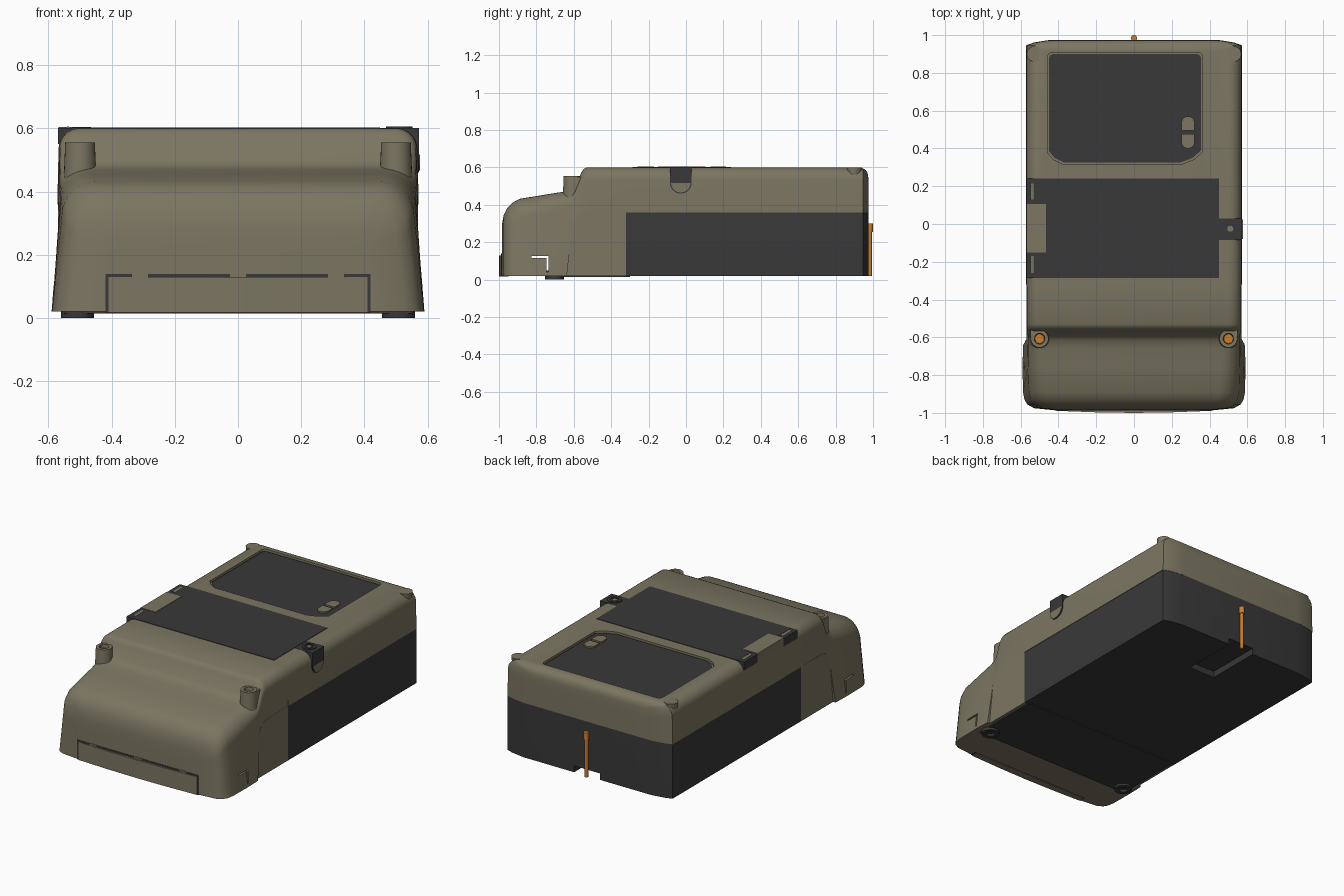
import bpy, bmesh, math
from mathutils import Vector

cube = bpy.data.objects.get("Cube")
if cube:
    bpy.data.objects.remove(cube, do_unlink=True)


def material(name, rgb):
    m = bpy.data.materials.new(name)
    m.use_nodes = True
    m.diffuse_color = (*rgb, 1)
    m.node_tree.nodes["Principled BSDF"].inputs["Base Color"].default_value = (*rgb, 1)
    return m


OLIVE = material("olive_plastic", (0.2, 0.18, 0.12))
DARK = material("charcoal_plastic", (0.04, 0.04, 0.041))
ORANGE = material("orange_metal", (0.58, 0.21, 0.03))


def finish(name, bm, mat):
    bmesh.ops.recalc_face_normals(bm, faces=bm.faces)
    mesh = bpy.data.meshes.new(name)
    bm.to_mesh(mesh)
    bm.free()
    mesh.materials.append(mat)
    ob = bpy.data.objects.new(name, mesh)
    bpy.context.collection.objects.link(ob)
    smooth(ob)
    return ob


def smooth(ob):
    ob.data.shade_smooth()
    ob.data.set_sharp_from_angle(angle=math.radians(32))


def prism(name, pts, lo, hi, axis, mat):
    """Extrude a 2D outline along an axis: outline is (y,z) for x, (x,z) for y, (x,y) for z."""
    bm = bmesh.new()
    place = {"x": lambda p, h: (h, *p), "y": lambda p, h: (p[0], h, p[1]), "z": lambda p, h: (*p, h)}[axis]
    face = bm.faces.new([bm.verts.new(place(p, lo)) for p in pts])
    side = bmesh.ops.extrude_face_region(bm, geom=[face])["geom"]
    move = Vector(place((0, 0), hi - lo))
    bmesh.ops.translate(bm, verts=[v for v in side if isinstance(v, bmesh.types.BMVert)], vec=move)
    return finish(name, bm, mat)


def box(name, x, y, z, mat):
    return prism(name, [(x[0], y[0]), (x[1], y[0]), (x[1], y[1]), (x[0], y[1])], z[0], z[1], "z", mat)


def circle(cx, cy, r, n=24, start=0, sweep=2 * math.pi):
    steps = n if sweep > 6 else n - 1
    return [(cx + r * math.cos(start + sweep * i / steps), cy + r * math.sin(start + sweep * i / steps)) for i in range(n)]


def disc(name, x, y, r, z, mat):
    return prism(name, circle(x, y, r), z[0], z[1], "z", mat)


def tube(name, x, y, profile, mat, n=28):
    """Spin a closed (radius, z) profile about a vertical axis."""
    bm = bmesh.new()
    rings = [[bm.verts.new((x + r * math.cos(2 * math.pi * i / n), y + r * math.sin(2 * math.pi * i / n), z))
              for i in range(n)] for r, z in profile]
    for a, b in zip(rings, rings[1:] + rings[:1]):
        for i in range(n):
            bm.faces.new((a[i], a[i - 1], b[i - 1], b[i]))
    return finish(name, bm, mat)


def loft(name, sections, bottom, mat):
    """Skin round-shouldered cross-sections (y, half_width, top, inset, radius) along y."""
    bm = bmesh.new()
    rings = []
    for y, w, top, inset, r in sections:
        arc = circle(w - inset - r, top - r, r, 9, 0, math.pi / 2)
        half = [(w, bottom)] + arc
        ring = half + [(-x, z) for x, z in reversed(half)]
        rings.append([bm.verts.new((x, y, z)) for x, z in ring])
    for a, b in zip(rings, rings[1:]):
        for i in range(len(a)):
            bm.faces.new((a[i - 1], a[i], b[i], b[i - 1]))
    bm.faces.new(rings[0])
    bm.faces.new(rings[-1])
    return finish(name, bm, mat)


def cut(ob, cutter):
    mod = ob.modifiers.new("cut", "BOOLEAN")
    mod.operation = "DIFFERENCE"
    mod.solver = "EXACT"
    mod.object = cutter
    bpy.context.view_layer.objects.active = ob
    bpy.ops.object.modifier_apply(modifier=mod.name)
    bpy.data.objects.remove(cutter, do_unlink=True)
    smooth(ob)


# Dark base with a recess under its back edge
base = loft("base", [(-0.32, 0.57, 0.36, 0, 0.002), (0.945, 0.57, 0.36, 0, 0.002),
                     (0.96, 0.53, 0.36, 0, 0.002), (0.975, 0.44, 0.36, 0, 0.002)], 0.02, DARK)
cut(base, box("recess_cutter", (-0.09, 0.09), (0.62, 1.1), (-0.1, 0.06), DARK))
box("bottom_plate", (-0.55, 0.55), (-0.75, -0.3), (0.014, 0.05), DARK)

# Upper case
case = loft("upper_case", [(-0.32, 0.572, 0.6, 0.004, 0.065), (0.92, 0.572, 0.6, 0.004, 0.065),
                           (0.946, 0.571, 0.595, 0.004, 0.065), (0.961, 0.53, 0.585, 0.004, 0.06),
                           (0.971, 0.47, 0.57, 0.004, 0.06), (0.975, 0.44, 0.545, 0.004, 0.05)], 0.36, OLIVE)


def window(grow):
    l, r, b, t, c = -0.45 - grow, 0.355 + grow, 0.325 - grow, 0.9 + grow, 0.025
    pts = circle(r - c, t - c, c, 5, 0, math.pi / 2) + circle(l + c, t - c, c, 5, math.pi / 2, math.pi / 2)
    c = 0.08
    lower = [(l, b + 0.06), (l + 0.03, b + 0.025), (l + c, b), (r - c - 0.03, b), (r - 0.045, b + 0.025), (r, b + 0.065)]
    return pts + lower


# Display window sunk in the case, with its split button
cut(case, prism("window_cutter", window(0.008), 0.585, 0.7, "z", OLIVE))
prism("display_window", window(0), 0.58, 0.591, "z", DARK)
for name, y, a in (("upper_button", 0.535, 0), ("lower_button", 0.435, math.pi)):
    edge = 0.494 if a == 0 else 0.476
    pts = circle(0.286, y, 0.035, 14, a, math.pi) + [(0.286 - math.cos(a) * 0.035, edge), (0.286 + math.cos(a) * 0.035, edge)]
    prism(name, pts, 0.585, 0.6, "z", OLIVE)

# Front cover, with side slots and a cut-away where the middle body shows
cover = loft("front_cover", [
    (-0.985, 0.43, 0.29, 0.02, 0.08), (-0.975, 0.53, 0.345, 0.025, 0.1), (-0.955, 0.565, 0.385, 0.028, 0.11),
    (-0.93, 0.58, 0.41, 0.03, 0.11), (-0.89, 0.588, 0.432, 0.03, 0.11), (-0.75, 0.59, 0.455, 0.028, 0.1),
    (-0.66, 0.588, 0.469, 0.025, 0.09), (-0.615, 0.584, 0.48, 0.022, 0.08), (-0.592, 0.582, 0.5, 0.02, 0.07),
    (-0.56, 0.578, 0.572, 0.014, 0.065), (-0.548, 0.576, 0.591, 0.012, 0.065),
    (-0.53, 0.575, 0.6, 0.009, 0.065), (-0.32, 0.573, 0.6, 0.005, 0.065)], 0.02, OLIVE)
seam = [(-0.65, 0.02), (-0.605, 0.29), (-0.59, 0.325), (-0.56, 0.35), (-0.52, 0.36), (-0.32, 0.36), (-0.32, 0.02)]
seam_cut = [(y + (0.1 if y > -0.4 else 0), z - (0.1 if z < 0.1 else 0)) for y, z in seam]
cut(cover, prism("seam_cutter", seam_cut, -1, 1, "x", OLIVE))
cut(cover, box("slot_cutter", (-1, 1), (-0.825, -0.735), (0.116, 0.126), OLIVE))
cut(cover, box("slot_cutter", (-1, 1), (-0.745, -0.735), (0.04, 0.12), OLIVE))
prism("middle_body", seam, -0.57, 0.57, "x", OLIVE)

# Knock-out panel on the front, with dark gaps around it
box("panel_gap", (-0.42, 0.42), (-0.987, -0.95), (0.018, 0.14), DARK)
front = [(-0.41, -0.95), (-0.41, -0.989), (-0.2, -0.997), (0, -1), (0.2, -0.997), (0.41, -0.989), (0.41, -0.95)]
prism("front_panel", front, 0.017, 0.13, "z", OLIVE)
for x in (-0.31, 0, 0.31):
    box("panel_tab", (x - 0.025, x + 0.025), (-0.989, -0.95), (0.12, 0.141), OLIVE)

# Paired parts: screw towers, corner posts, feet
for side, s in (("left", 1), ("right", -1)):
    x = 0.5 * s
    tube(side + "_screw_tower", x, -0.607, [(0.052, 0.43), (0.047, 0.555), (0.028, 0.555), (0.024, 0.5), (0.024, 0.43)], OLIVE)
    prism(side + "_tower_web", [(-0.607, 0.43), (-0.607, 0.55), (-0.55, 0.55), (-0.55, 0.43)],
          x + s * 0.025, x + s * 0.047, "x", OLIVE)
    disc(side + "_screw", x, -0.607, 0.025, (0.47, 0.535), ORANGE)
    tube(side + "_corner_post", 0.527 * s, 0.9, [(0.028, 0.48), (0.041, 0.6), (0.001, 0.6), (0.001, 0.48)], OLIVE)
    tube(side + "_foot", 0.508 * s, -0.703, [(0.052, 0), (0.052, 0.04), (0.02, 0.04), (0.026, 0)], DARK)

# Label plate with hinged edge
box("label_plate", (-0.525, 0.45), (-0.287, 0.24), (0.58, 0.603), DARK)
box("hinge_tab", (-0.568, -0.465), (-0.15, 0.105), (0.55, 0.605), OLIVE)
for y0, y1, b0, b1 in ((0.105, 0.24, 0.13, 0.215), (-0.287, -0.15, -0.26, -0.17)):
    box("hinge_pocket", (-0.569, -0.5), (y0, y1), (0.55, 0.602), DARK)
    prism("hinge_barrel", circle(-0.538, 0.592, 0.014, 16), b0, b1, "y", OLIVE)

# Latch on the left edge: dark channel, screw and rounded lower tongue
box("latch", (0.445, 0.573), (-0.085, 0.03), (0.515, 0.601), DARK)
tube("latch_collar", 0.51, -0.025, [(0.042, 0.59), (0.042, 0.606), (0.026, 0.606), (0.026, 0.59)], DARK)
disc("latch_screw", 0.51, -0.025, 0.016, (0.59, 0.605), OLIVE)
prism("latch_rim", circle(-0.028, 0.518, 0.058, 18, math.pi, math.pi), 0.5, 0.573, "x", DARK)
prism("latch_tongue", circle(-0.028, 0.518, 0.052, 18, math.pi, math.pi), 0.5, 0.576, "x", OLIVE)

# Orange sealing pin on the back
disc("seal_pin", 0, 0.983, 0.011, (0.02, 0.26), ORANGE)
disc("seal_pin_head", 0, 0.984, 0.016, (0.255, 0.3), ORANGE)
